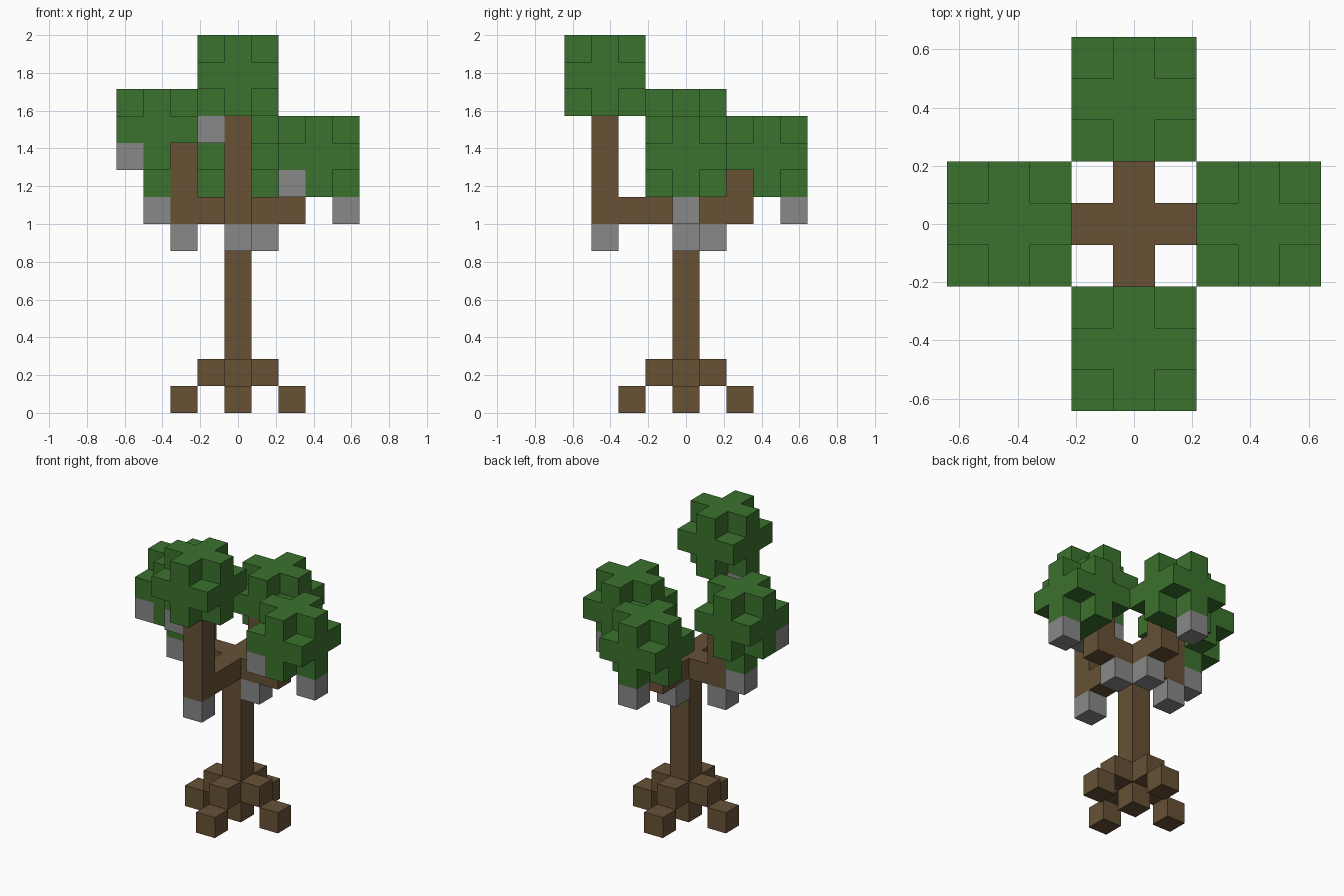
import bpy
import bmesh
from itertools import product
from mathutils import Vector

U = 1 / 7  # edge of one block

cube = bpy.data.objects.get("Cube")
if cube:
    bpy.data.objects.remove(cube, do_unlink=True)


def material(name, rgb):
    mat = bpy.data.materials.new(name)
    mat.use_nodes = True
    mat.diffuse_color = (*rgb, 1)
    mat.node_tree.nodes["Principled BSDF"].inputs["Base Color"].default_value = (*rgb, 1)
    return mat


bark = material("bark brown", (0.135, 0.083, 0.036))
leaf = material("leaf green", (0.044, 0.166, 0.027))
stone = material("fruit grey", (0.246, 0.246, 0.246))

SIDES = [Vector(s) for s in ((1, 0, 0), (-1, 0, 0), (0, 1, 0),
                             (0, -1, 0), (0, 0, 1), (0, 0, -1))]


def blocks(name, cells, mat):
    """Join unit blocks into one mesh, leaving out the faces between them."""
    cells = set(cells)
    bm = bmesh.new()
    for cell in sorted(cells):
        centre = Vector(cell) + Vector((0, 0, 0.5))
        for n in SIDES:
            if tuple(int(c) for c in Vector(cell) + n) in cells:
                continue
            a = Vector((n.y, n.z, n.x))
            b = n.cross(a)
            corners = [centre + (n + a * i + b * j) / 2
                       for i, j in ((-1, -1), (1, -1), (1, 1), (-1, 1))]
            bm.faces.new([bm.verts.new(c * U) for c in corners])
    bmesh.ops.remove_doubles(bm, verts=bm.verts, dist=U / 100)
    mesh = bpy.data.meshes.new(name)
    bm.to_mesh(mesh)
    bm.free()
    mesh.materials.append(mat)
    obj = bpy.data.objects.new(name, mesh)
    bpy.context.collection.objects.link(obj)
    return obj


def run(a, b):
    """All cells on the straight line from a to b."""
    spans = [range(min(p, q), max(p, q) + 1) for p, q in zip(a, b)]
    return list(product(*spans))


def crown(x, y, z):
    """Three-block cube of leaves without its eight corners."""
    return {(x + i, y + j, z + k) for i, j, k in product((-1, 0, 1), repeat=3)
            if abs(i) + abs(j) + abs(k) < 3}


# Trunk and stepped roots
blocks("trunk", run((0, 0, 0), (0, 0, 7)), bark)
for side, (dx, dy) in {"left": (1, 0), "right": (-1, 0),
                       "back": (0, 1), "front": (0, -1)}.items():
    blocks(side + "_upper_root", [(dx, dy, 1)], bark)
    blocks(side + "_lower_root", [(2 * dx, 2 * dy, 0)], bark)

# Branches: horizontal arm, then an upright end
branches = {
    "left": run((1, 0, 7), (2, 0, 7)) + [(2, 0, 8)],
    "right": run((-1, 0, 7), (-2, 0, 7)) + run((-2, 0, 8), (-2, 0, 9)),
    "back": run((0, 1, 7), (0, 2, 7)) + [(0, 2, 8)],
    "front": run((0, -1, 7), (0, -3, 7)) + run((0, -3, 8), (0, -3, 10)),
}
for side, cells in branches.items():
    blocks(side + "_branch", cells, bark)

# Leaf crowns, with room left for the branch ends
crowns = {
    "left": crown(3, 0, 9),
    "right": crown(-3, 0, 10) | {(-3, 0, 8)},
    "back": crown(0, 3, 9),
    "front": crown(0, -3, 12),
}
for side, cells in crowns.items():
    blocks(side + "_crown", cells - set(branches[side]), leaf)

# Grey blocks hanging under the branches and crowns
fruit = [(0, -3, 6), (-1, -3, 10), (1, 0, 6), (2, -1, 8), (4, 0, 7),
         (0, 1, 6), (0, 4, 7), (-2, 0, 6), (-3, 0, 7), (-4, -1, 9)]
for number, cell in enumerate(fruit, 1):
    blocks(f"hanging_fruit_{number}", [cell], stone)
